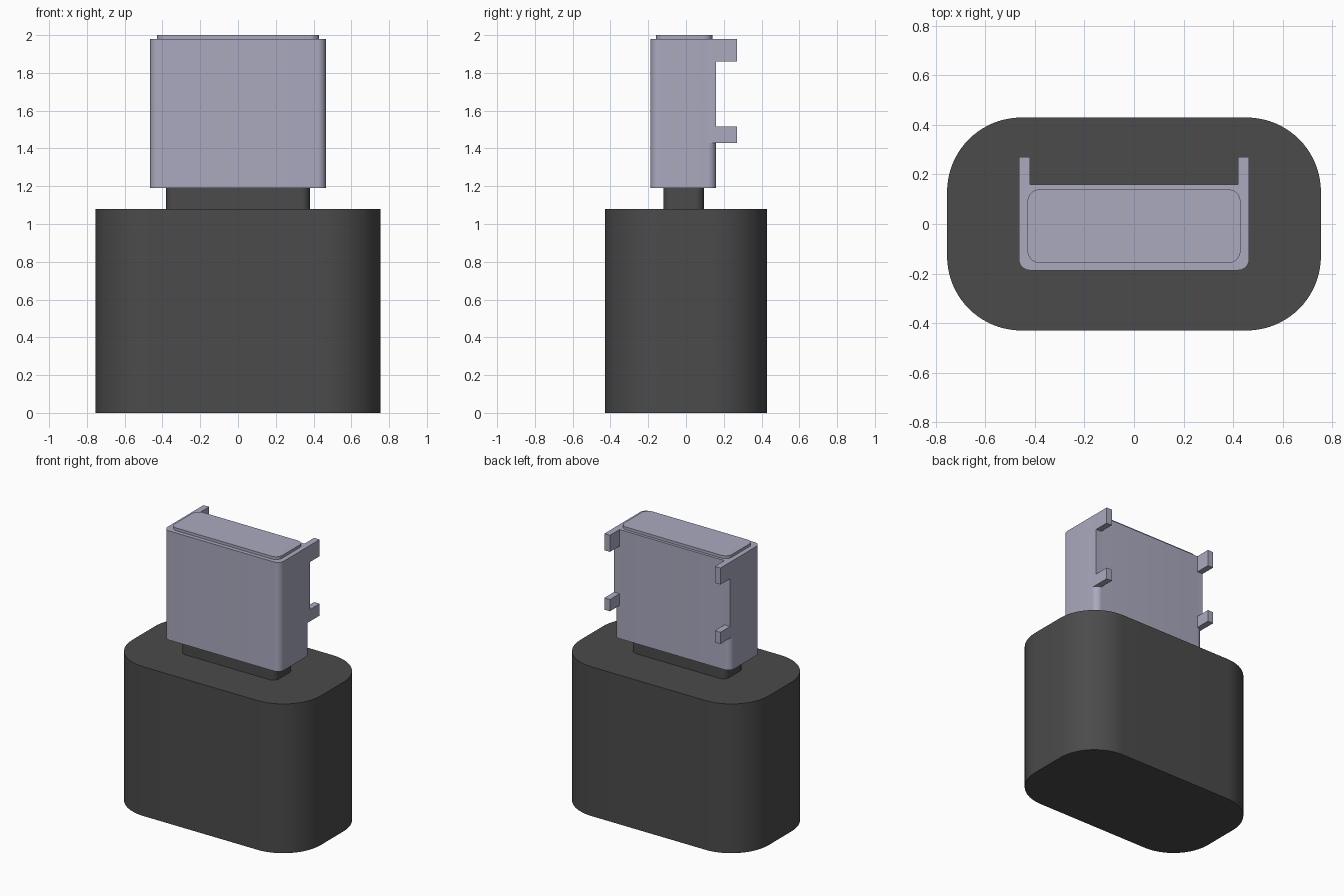
import bpy, bmesh, math

cube = bpy.data.objects.get("Cube")
if cube:
    bpy.data.objects.remove(cube, do_unlink=True)


def material(name, rgb):
    m = bpy.data.materials.new(name)
    m.use_nodes = True
    m.diffuse_color = (*rgb, 1)
    m.node_tree.nodes["Principled BSDF"].inputs["Base Color"].default_value = (*rgb, 1)
    return m


dark = material("dark grey plastic", (0.07, 0.07, 0.07))
metal = material("pale lavender metal", (0.40, 0.40, 0.52))


def extrude(name, points, offset, mat):
    """Closed prism from a flat outline swept along an offset."""
    bm = bmesh.new()
    face = bm.faces.new([bm.verts.new(p) for p in points])
    new = bmesh.ops.extrude_face_region(bm, geom=[face])["geom"]
    bmesh.ops.translate(bm, vec=offset, verts=[v for v in new if isinstance(v, bmesh.types.BMVert)])
    bmesh.ops.recalc_face_normals(bm, faces=bm.faces)
    mesh = bpy.data.meshes.new(name)
    bm.to_mesh(mesh)
    bm.free()
    mesh.materials.append(mat)
    obj = bpy.data.objects.new(name, mesh)
    bpy.context.collection.objects.link(obj)
    bpy.ops.object.select_all(action="DESELECT")
    obj.select_set(True)
    bpy.context.view_layer.objects.active = obj
    bpy.ops.object.shade_smooth_by_angle(angle=math.radians(30))
    return obj


def rounded_block(name, half_x, y0, y1, z0, z1, r, mat, steps=12):
    """Upright block with rounded vertical corners."""
    points = []
    corners = [(half_x - r, y1 - r), (r - half_x, y1 - r),
               (r - half_x, y0 + r), (half_x - r, y0 + r)]
    for i, (cx, cy) in enumerate(corners):
        for k in range(steps + 1):
            a = (i + k / steps) * math.pi / 2
            points.append((cx + r * math.cos(a), cy + r * math.sin(a), z0))
    return extrude(name, points, (0, 0, z1 - z0), mat)


# Handle body and the neck carrying the connector
rounded_block("body", 0.755, -0.43, 0.43, 0, 1.08, 0.30, dark, 20)
rounded_block("neck", 0.38, -0.12, 0.095, 1.08, 1.19, 0.045, dark)

# Connector shell and its raised end cap
rounded_block("connector_shell", 0.465, -0.187, 0.16, 1.19, 1.98, 0.045, metal)
rounded_block("end_cap", 0.43, -0.158, 0.14, 1.98, 2.0, 0.05, metal)

# C-shaped brackets squaring the back corners, with two tabs each
profile = [(0.115, 1.43), (0.27, 1.43), (0.27, 1.515), (0.16, 1.515),
           (0.16, 1.86), (0.27, 1.86), (0.27, 1.98), (0.115, 1.98)]
for side, label in ((1, "left"), (-1, "right")):
    extrude(f"{label}_bracket", [(side * 0.42, y, z) for y, z in profile],
            (side * 0.045, 0, 0), metal)
